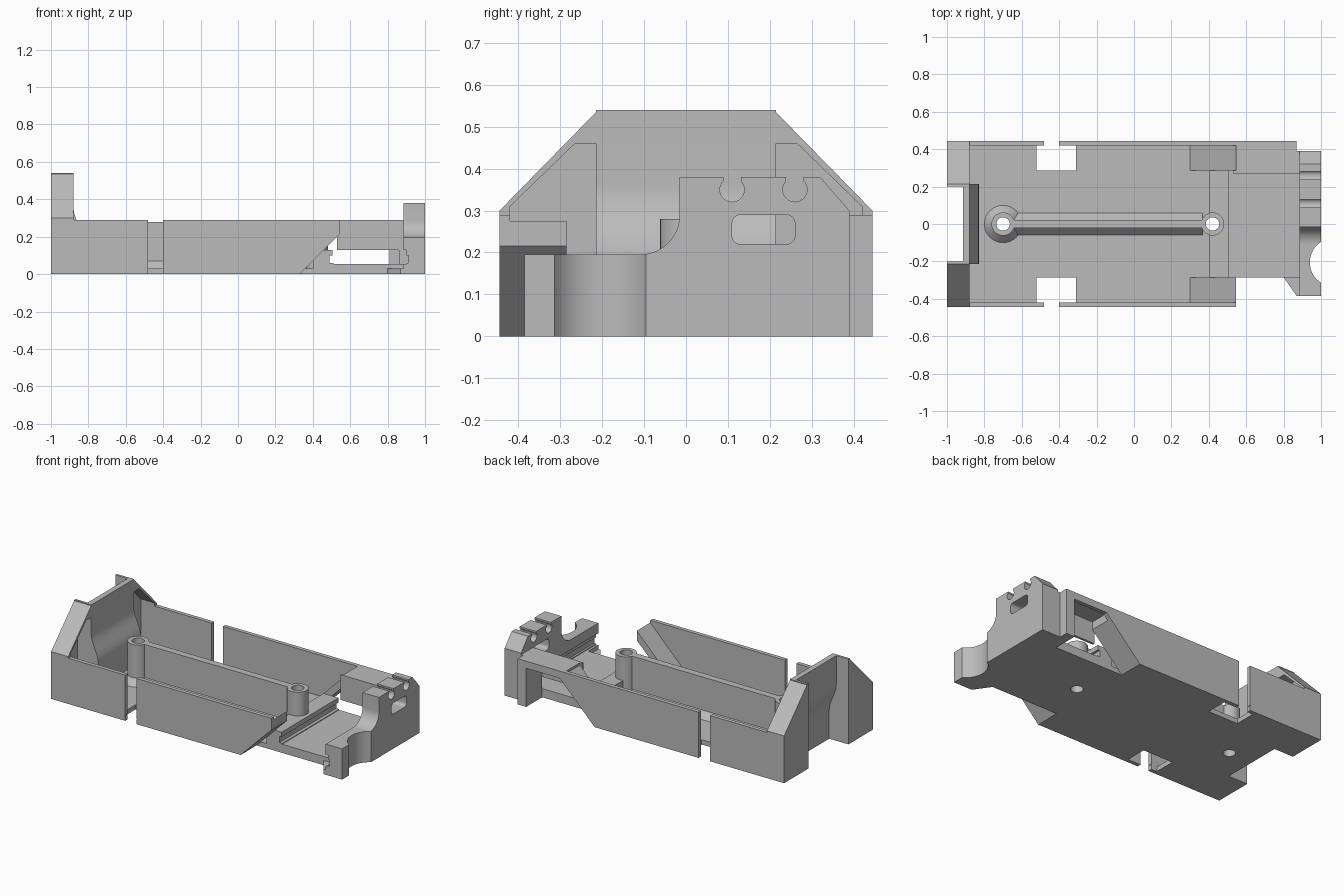
import bpy, bmesh, math
from mathutils import Vector

cube = bpy.data.objects.get("Cube")
if cube:
    bpy.data.objects.remove(cube, do_unlink=True)

grey = bpy.data.materials.new("plain grey")
grey.use_nodes = True
grey.diffuse_color = (0.5, 0.5, 0.5, 1)
grey.node_tree.nodes["Principled BSDF"].inputs["Base Color"].default_value = (0.5, 0.5, 0.5, 1)


def prism(name, pts, axis, a, b):
    """Extrude a 2D profile along an axis from a to b."""
    place = {"x": lambda p, q, t: (t, p, q),
             "y": lambda p, q, t: (p, t, q),
             "z": lambda p, q, t: (p, q, t)}[axis]
    bm = bmesh.new()
    face = bm.faces.new([bm.verts.new(place(p, q, a)) for p, q in pts])
    out = bmesh.ops.extrude_face_region(bm, geom=[face])
    move = Vector(place(0, 0, b - a))
    bmesh.ops.translate(bm, vec=move, verts=[v for v in out["geom"] if isinstance(v, bmesh.types.BMVert)])
    bmesh.ops.recalc_face_normals(bm, faces=bm.faces)
    mesh = bpy.data.meshes.new(name)
    bm.to_mesh(mesh)
    bm.free()
    mesh.materials.append(grey)
    obj = bpy.data.objects.new(name, mesh)
    bpy.context.collection.objects.link(obj)
    return obj


def rect(x0, x1, y0, y1):
    return [(x0, y0), (x1, y0), (x1, y1), (x0, y1)]


def box(name, x0, x1, y0, y1, z0, z1):
    return prism(name, rect(x0, x1, y0, y1), "z", z0, z1)


def arc(cx, cy, r, start, end, n):
    return [(cx + r * math.cos(math.radians(start + (end - start) * i / n)),
             cy + r * math.sin(math.radians(start + (end - start) * i / n))) for i in range(n + 1)]


def disc(cx, cy, r, n=32):
    return arc(cx, cy, r, 0, 360, n)[:-1]


def activate(obj):
    bpy.ops.object.select_all(action="DESELECT")
    obj.select_set(True)
    bpy.context.view_layer.objects.active = obj


def cut(obj, *cutters):
    for c in cutters:
        c.hide_render = True
        mod = obj.modifiers.new("cut", "BOOLEAN")
        mod.operation, mod.solver, mod.object = "DIFFERENCE", "EXACT", c
        activate(obj)
        bpy.ops.object.modifier_apply(modifier=mod.name)
        bpy.data.objects.remove(c, do_unlink=True)


def smooth(obj):
    activate(obj)
    bpy.ops.object.shade_smooth_by_angle(angle=math.radians(35))


W, T, H = 0.445, 0.03, 0.29
BOSSES = (-0.70, 0.42)

# floor with corner openings, screw holes and end notch
floor = prism("floor", [(-1, -W), (.33, -W), (.33, -.285), (.8, -.285), (.87, -.385), (.9, -.385),
                        (.9, .39), (.87, .39), (.87, W), (.81, W), (.81, .285), (.33, .285),
                        (.33, W), (-1, W)], "z", 0, T)
cut(floor, box("end_notch", -1.1, -.865, -.2, .2, -.1, .1))
for s in (-1, 1):
    cut(floor, box("floor_opening", -.52, -.31, min(s * .285, s * .42), max(s * .285, s * .42), -.1, .1))


def slot():
    return prism("wall_slot", [(-.52, -.01), (-.36, -.01), (-.40, .035), (-.40, .4),
                               (-.48, .4), (-.48, .035)], "y", -.6, .6)


# side walls, each with a flared slot and a sloping cut
right_wall = prism("right_wall", [(-1, 0), (.33, 0), (.545, .215), (.545, H), (-1, H)], "y", -W, -.42)
left_wall = prism("left_wall", [(-1, 0), (.33, 0), (.575, .245), (.81, .245), (.81, 0),
                                (.87, 0), (.87, H), (-1, H)], "y", .42, W)
cut(right_wall, slot())
cut(left_wall, slot())
for s in (-1, 1):
    strip = box("floor_slot", -.48, -.40, min(s * .4, s * .5), max(s * .4, s * .5), -.1, .1)
    cut(floor, strip)

# sloping slabs beside the rail
for name, y0, y1 in (("right_ramp", -W, -.285), ("left_ramp", .285, W)):
    prism(name, [(.30, T), (.33, 0), (.545, .215), (.545, .275)], "y", y0, y1)

# left rear shelf, its inner wall and post
box("left_shelf", .545, .87, .285, W, .265, H)
box("shelf_step", .86, .89, .27, .39, 0, H)
box("shelf_inner_wall", .53, .89, .27, .285, .13, H)
box("shelf_post", .81, .87, .285, W, 0, H)

# grooved rail block and slide plate
rail = prism("rail_block", [(.40, 0), (.51, 0), (.51, .06), (.49, .06), (.49, .10), (.505, .10),
                            (.505, .13), (.40, .13)], "y", -.285, .285)
box("slide_plate", .50, .90, -.285, .285, .02, .055)

# gabled end with two open pockets
gable = prism("gabled_end", [(-W, 0), (W, 0), (W, .3), (.21, .54), (-.21, .54), (-W, .3)], "x", -1, -.88)
cut(gable, box("recess", -1.1, -.8, -.2, .2, -.1, .7))
for s in (-1, 1):
    pocket = [(s * y, z) for y, z in [(.215, T), (.42, T), (.42, .31), (.265, .46), (.215, .46)]]
    cut(gable, prism("pocket", pocket, "x", -.975, -.8))

# curved panel in the gabled end, with cheeks either side
inner = [(-.88 + .05 * (.5 - .5 * math.cos(math.pi * i / 10)), .36 - .018 * i) for i in range(11)]
inner = [(-.88, .54)] + inner + [(-.83, 0)]
outer = [(x - .035, z) for x, z in reversed(inner)]
smooth(prism("curved_panel", inner + outer, "y", -.2, .2))
for name, y0 in (("right_cheek", -.215), ("left_cheek", .2)):
    smooth(prism(name, [(-1, 0), (-1, .54)] + inner, "y", y0, y0 + .015))

# screw bosses
for i, x in enumerate(BOSSES):
    boss = prism(("end_boss", "rail_boss")[i], disc(x, 0, .062), "z", 0, .28)
    cut(boss, prism("hole", disc(x, 0, .036), "z", -.1, .5))
    for part in (floor, rail):
        cut(part, prism("hole", disc(x, 0, .036), "z", -.1, .5))
    smooth(boss)

# flared foot around the end boss
foot = prism("boss_foot", disc(BOSSES[0], 0, .1), "z", T, .07)
for v in foot.data.vertices:
    if v.co.z > .05:
        v.co.x = BOSSES[0] + (v.co.x - BOSSES[0]) * .62
        v.co.y *= .62
cut(foot, prism("hole", disc(BOSSES[0], 0, .036), "z", -.1, .5))
smooth(foot)

# rib joining the bosses, with a flared base
prism("rib", [(-.06, T), (.06, T), (.022, .07), (.022, .28), (-.022, .28), (-.022, .07)], "x", -.645, .365)

# end plate with stepped top, cable notches and slot
profile = [(-.385, 0), (-.385, .195)] + arc(-.11, .29, .095, -90, 0, 12)
profile += [(-.015, .38), (.32, .38), (.39, .3), (.39, 0)]
plate = prism("end_plate", profile, "x", .885, 1)
for y in (.11, .26):
    cut(plate, prism("notch", disc(y, .35, .029), "x", .8, 1.1),
        prism("notch_mouth", rect(y - .021, y + .021, .35, .5), "x", .8, 1.1))
rounded = (arc(.24, .27, .02, 0, 90, 6) + arc(.13, .27, .02, 90, 180, 6)
           + arc(.13, .24, .02, 180, 270, 6) + arc(.24, .24, .02, 270, 360, 6))
cut(plate, prism("window", rounded, "x", .8, 1.1),
    prism("finger_scoop", disc(1.07, -.205, .13, 48), "z", -.1, .6),
    box("slide_gap", .8, .90, -.5, .27, .055, .13),
    box("slide_groove", .8, .912, -.5, .27, .06, .10))
smooth(plate)
